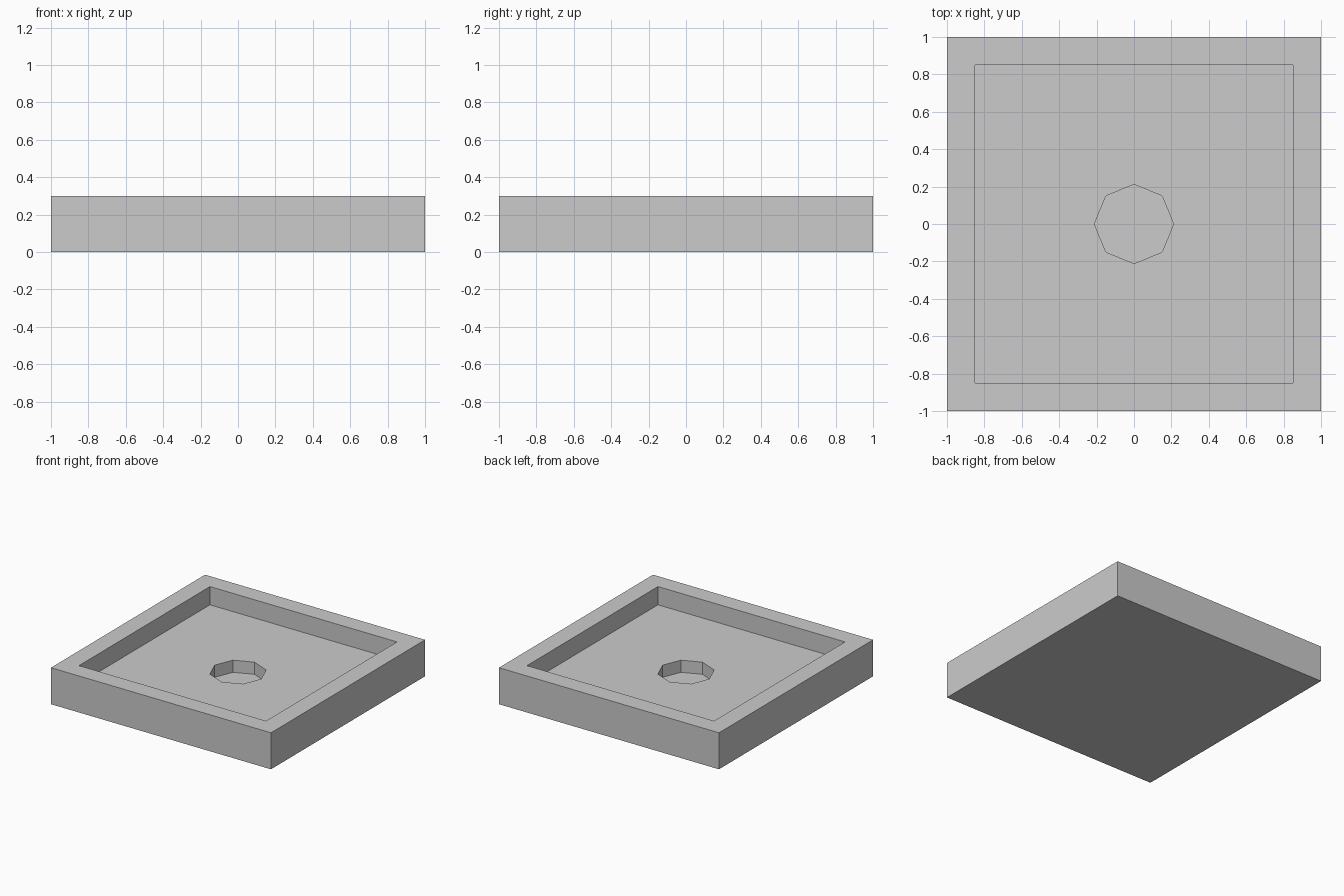
import bpy, math

if "Cube" in bpy.data.objects:
    bpy.data.objects.remove(bpy.data.objects["Cube"])


def box(name, size, height, z):
    bpy.ops.mesh.primitive_cube_add(size=1, location=(0, 0, z + height / 2))
    obj = bpy.context.object
    obj.name = name
    obj.scale = (size, size, height)
    bpy.ops.object.transform_apply(location=True, rotation=False, scale=True)
    return obj


def cut(target, cutter):
    mod = target.modifiers.new(cutter.name, 'BOOLEAN')
    mod.operation = 'DIFFERENCE'
    mod.solver = 'EXACT'
    mod.object = cutter
    bpy.context.view_layer.objects.active = target
    bpy.ops.object.modifier_apply(modifier=mod.name)
    bpy.data.objects.remove(cutter, do_unlink=True)


# Square base slab
tray = box("square_tray", 2.0, 0.3, 0.0)

# Shallow square recess leaving a raised rim
cut(tray, box("recess_cutter", 1.7, 0.3, 0.15))

# Octagonal blind socket in the middle of the floor
bpy.ops.mesh.primitive_cylinder_add(vertices=8, radius=0.15 * math.sqrt(2),
                                    depth=0.3, location=(0, 0, 0.2))
socket = bpy.context.object
socket.name = "socket_cutter"
cut(tray, socket)
